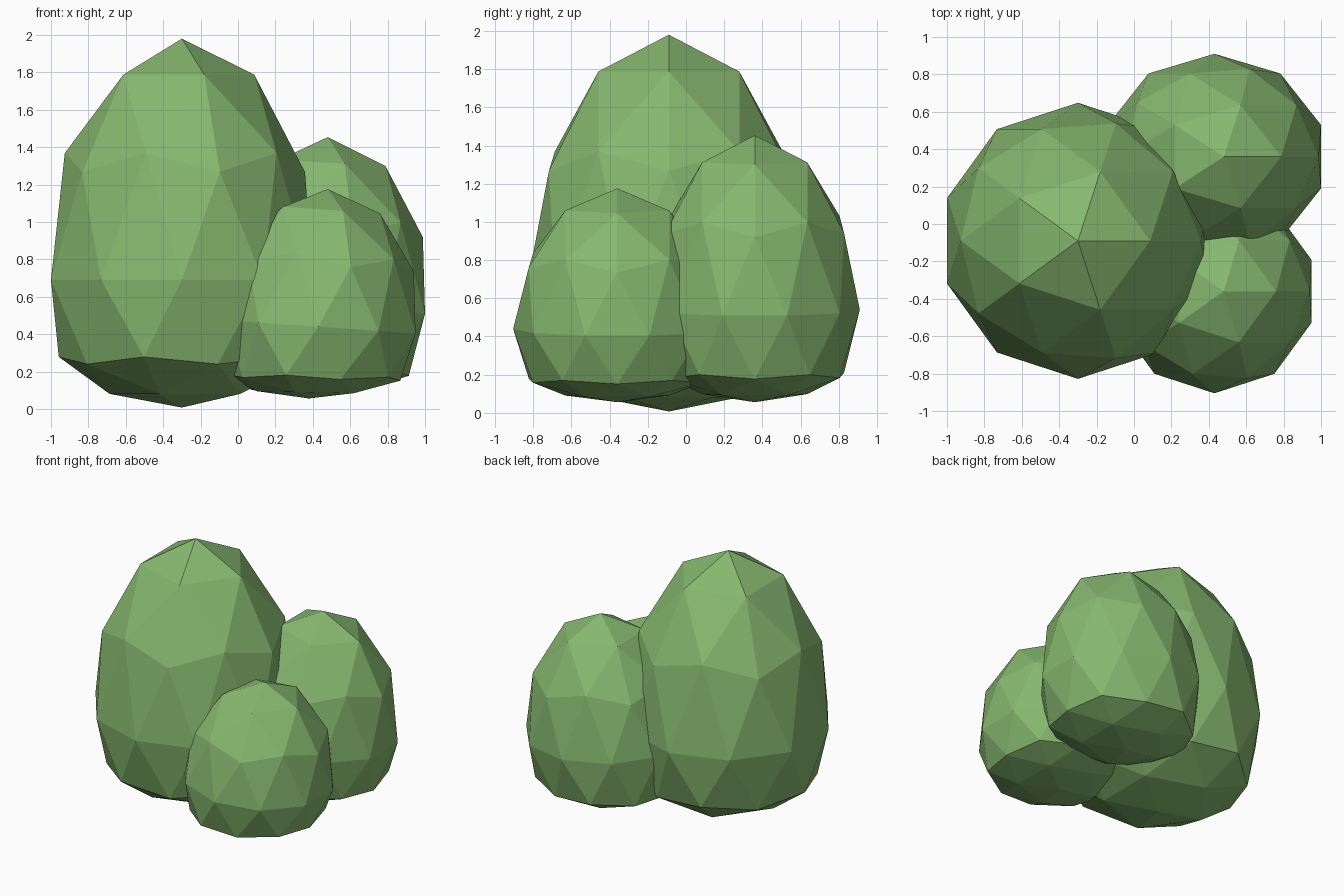
import bpy
from mathutils import Matrix, Vector

if "Cube" in bpy.data.objects:
    bpy.data.objects.remove(bpy.data.objects["Cube"])

leaf = bpy.data.materials.new("leaf_green")
leaf.diffuse_color = (0.24, 0.48, 0.16, 1.0)
leaf.use_nodes = True
leaf.node_tree.nodes["Principled BSDF"].inputs["Base Color"].default_value = leaf.diffuse_color


def foliage(name, centre, radii, tilt, floor, squash):
    """Low-poly egg: tilted ellipsoid whose underside is squashed below 'floor'."""
    bpy.ops.mesh.primitive_ico_sphere_add(subdivisions=2, radius=1.0)
    ob = bpy.context.object
    ob.name = name
    place = (Matrix.Translation(Vector(centre))
             @ Matrix.Rotation(tilt, 4, 'Y')
             @ Matrix.Diagonal((*radii, 1.0)))
    for v in ob.data.vertices:
        v.co = place @ v.co
        if v.co.z < floor:
            v.co.z = floor + (v.co.z - floor) * squash
    ob.data.materials.append(leaf)
    return ob


# Tall clump on the left
foliage("large_clump", (-0.30, -0.09, 0.69), (0.736, 0.738, 1.29), 0.0, 0.38, 0.38)
# Medium clump at the back right
foliage("back_clump", (0.43, 0.36, 0.54), (0.60, 0.55, 0.915), 0.055, 0.24, 0.30)
# Small clump at the front right
foliage("front_clump", (0.43, -0.36, 0.44), (0.547, 0.545, 0.737), 0.068, 0.207, 0.30)
